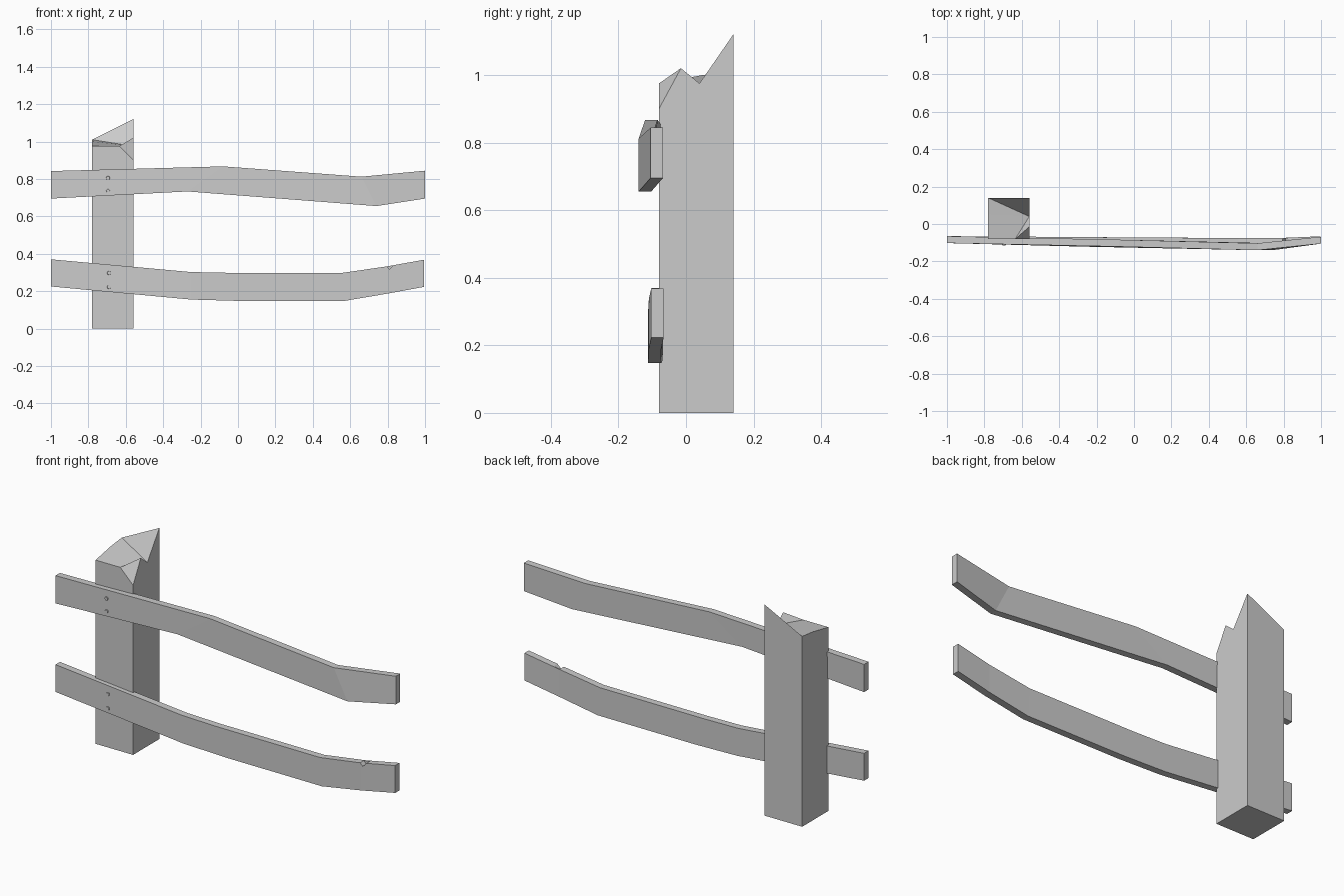
import bpy
import bmesh
from mathutils import Matrix

cube = bpy.data.objects.get("Cube")
if cube:
    bpy.data.objects.remove(cube, do_unlink=True)

# One plain grey for the whole fence
grey = bpy.data.materials.new("weathered grey")
grey.use_nodes = True
colour = (0.6, 0.6, 0.6, 1)
grey.diffuse_color = colour
grey.node_tree.nodes["Principled BSDF"].inputs["Base Color"].default_value = colour


def finish(name, bm):
    bmesh.ops.recalc_face_normals(bm, faces=bm.faces)
    mesh = bpy.data.meshes.new(name)
    bm.to_mesh(mesh)
    bm.free()
    mesh.materials.append(grey)
    obj = bpy.data.objects.new(name, mesh)
    bpy.context.collection.objects.link(obj)
    return obj


def make_post():
    left, right, front, back = -0.78, -0.56, -0.08, 0.14
    bm = bmesh.new()

    def add(x, y, z):
        return bm.verts.new((x, y, z))

    # Base corners
    fl, fr = add(left, front, 0), add(right, front, 0)
    bl, br = add(left, back, 0), add(right, back, 0)
    # Splintered top
    corner = add(left, front, 0.975)
    chip = add(-0.635, front, 0.975)
    low = add(right, front, 0.9)
    peak = add(right, -0.015, 1.02)
    valley = add(right, 0.04, 0.975)
    tip = add(right, back, 1.12)
    rear = add(left, back, 1.01)
    ridge = add(left, 0.05, 1.0)
    for face in (
        (fl, fr, br, bl),
        (fl, fr, low, chip, corner),
        (fr, br, tip, valley, peak, low),
        (br, bl, rear, tip),
        (bl, fl, corner, ridge, rear),
        (corner, chip, valley, ridge),
        (chip, peak, valley),
        (chip, low, peak),
        (ridge, valley, rear),
        (valley, tip, rear),
    ):
        bm.faces.new(face)
    return finish("post", bm)


def make_rail(name, sections, thickness=0.037):
    """Each section: top x, top z, bottom x, bottom z, front y."""
    bm = bmesh.new()
    rings = []
    for tx, tz, bx, bz, y in sections:
        rear = y + thickness
        rings.append([bm.verts.new(p) for p in
                      ((tx, y, tz), (tx, rear, tz), (bx, rear, bz), (bx, y, bz))])
    for a, b in zip(rings, rings[1:]):
        for i in range(4):
            j = (i + 1) % 4
            bm.faces.new((a[i], a[j], b[j], b[i]))
    bm.faces.new(rings[0])
    bm.faces.new(rings[-1])
    return finish(name, bm)


def make_nail(name, x, y, z):
    bm = bmesh.new()
    turn = Matrix.Translation((x, y, z)) @ Matrix.Rotation(1.5708, 4, "X")
    bmesh.ops.create_cone(bm, cap_ends=True, segments=8, radius1=0.011,
                          radius2=0.009, depth=0.012, matrix=turn)
    return finish(name, bm)


make_post()

# Bent rails
make_rail("upper_rail", [
    (-1, 0.842, -1, 0.695, -0.102),
    (-0.08, 0.867, -0.27, 0.733, -0.121),
    (0.66, 0.812, 0.74, 0.655, -0.14),
    (1, 0.844, 1, 0.695, -0.105),
])
lower = make_rail("lower_rail", [
    (-1, 0.37, -1, 0.225, -0.102),
    (-0.25, 0.302, -0.25, 0.155, -0.107),
    (-0.05, 0.298, 0, 0.148, -0.109),
    (0.56, 0.298, 0.57, 0.148, -0.112),
    (0.8, 0.333, 0.8, 0.187, -0.111),
    (0.995, 0.368, 0.995, 0.223, -0.103),
])

# Small notch in the top edge of the lower rail
bm = bmesh.new()
bmesh.ops.create_cube(bm, size=0.03, matrix=Matrix.Translation((0.81, -0.11, 0.338))
                      @ Matrix.Rotation(0.785, 4, "Y") @ Matrix.Diagonal((1, 2, 1, 1)))
cutter = finish("notch_cutter", bm)
cutter.hide_render = True
cut = lower.modifiers.new("notch", "BOOLEAN")
cut.operation = "DIFFERENCE"
cut.object = cutter
bpy.context.view_layer.objects.active = lower
bpy.ops.object.modifier_apply(modifier=cut.name)
bpy.data.objects.remove(cutter, do_unlink=True)

# Nail heads, two through each rail
for label, x, y, heights in (("upper", -0.695, -0.108, (0.805, 0.737)),
                             ("lower", -0.69, -0.103, (0.297, 0.222))):
    for i, z in enumerate(heights):
        make_nail(f"{label}_nail_{i + 1}", x, y, z)
